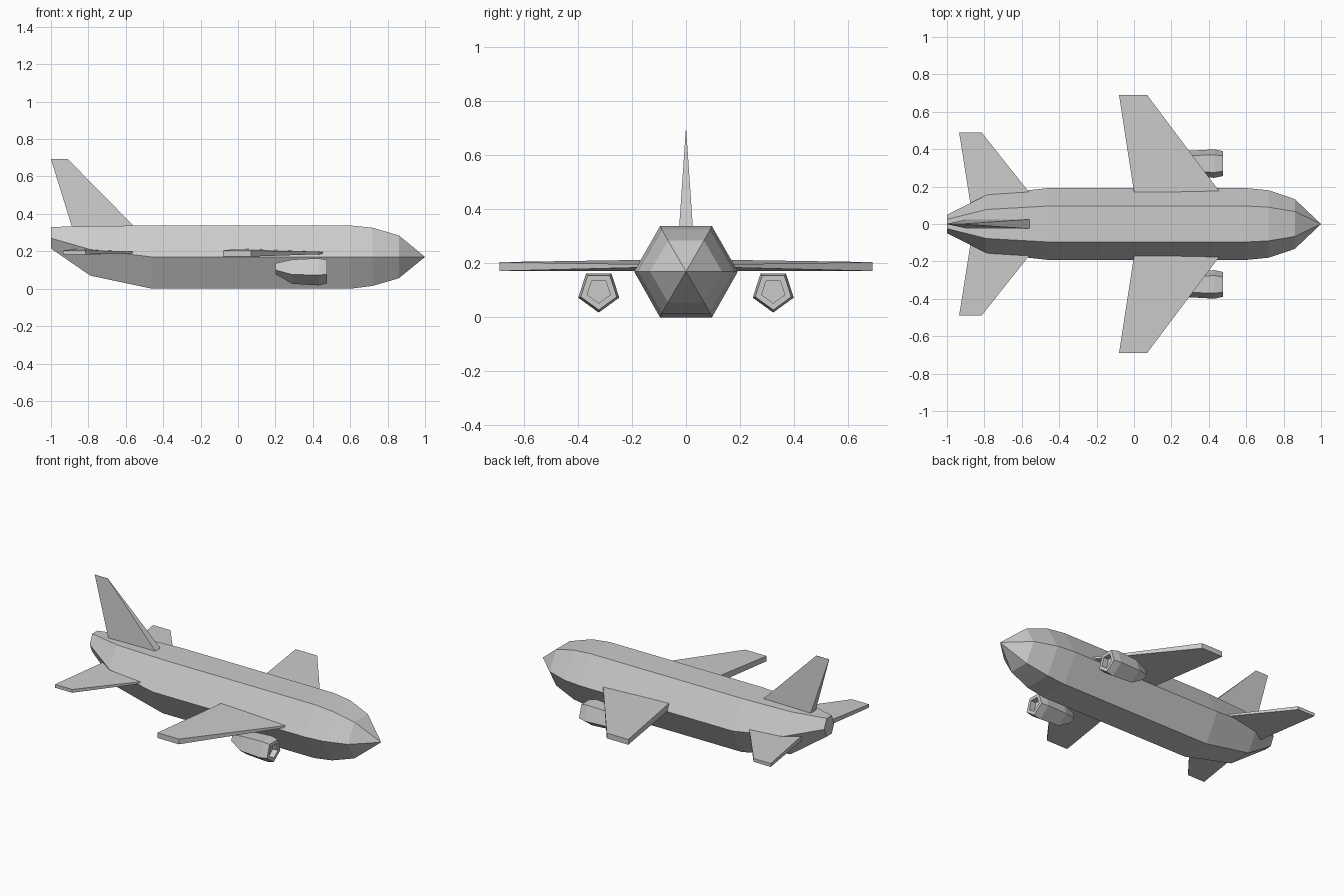
import bpy
import bmesh
from math import sin, cos, radians

cube = bpy.data.objects.get("Cube")
if cube:
    bpy.data.objects.remove(cube, do_unlink=True)

grey = bpy.data.materials.new("plain_grey")
grey.use_nodes = True
colour = (0.6, 0.6, 0.6, 1)
grey.diffuse_color = colour
grey.node_tree.nodes["Principled BSDF"].inputs["Base Color"].default_value = colour


def loft(name, rings, mirror=False):
    """Join matching rings of points with faces and cap both ends."""
    bm = bmesh.new()
    loops = [[bm.verts.new(p) for p in ring] for ring in rings]
    for a, b in zip(loops, loops[1:]):
        n = len(a)
        for i in range(n):
            j = (i + 1) % n
            bm.faces.new((a[i], a[j], b[j], b[i]))
    bm.faces.new(loops[0])
    bm.faces.new(loops[-1])
    bmesh.ops.remove_doubles(bm, verts=bm.verts, dist=0.0005)
    bmesh.ops.recalc_face_normals(bm, faces=bm.faces)
    mesh = bpy.data.meshes.new(name)
    bm.to_mesh(mesh)
    bm.free()
    mesh.materials.append(grey)
    obj = bpy.data.objects.new(name, mesh)
    bpy.context.collection.objects.link(obj)
    if mirror:
        mod = obj.modifiers.new("other_side", "MIRROR")
        mod.use_axis = (False, True, False)
        mod.use_mirror_merge = False
    return obj


def hexagon(x, half_width, low, mid, top):
    h = half_width / 2
    return [(x, half_width, mid), (x, h, top), (x, -h, top),
            (x, -half_width, mid), (x, -h, low), (x, h, low)]


def pentagon(x, radius, y=0.323, z=0.098):
    angles = [radians(72 * i - 90) for i in range(5)]
    return [(x, y + radius * cos(a), z + radius * sin(a)) for a in angles]


def section(y, front, back):
    """Wing section from (x, low, top) at its front and back edges."""
    (fx, fl, ft), (bx, bl, bt) = front, back
    return [(fx, y, fl), (fx, y, ft), (bx, y, bt), (bx, y, bl)]


# Fuselage: six-sided body, upswept tail and pointed nose
loft("fuselage", [
    hexagon(-1.0, 0.05, 0.215, 0.27, 0.33),
    hexagon(-0.79, 0.155, 0.07, 0.21, 0.335),
    hexagon(-0.46, 0.192, 0.0, 0.17, 0.338),
    hexagon(0.6, 0.192, 0.0, 0.17, 0.338),
    hexagon(0.72, 0.18, 0.015, 0.17, 0.326),
    hexagon(0.86, 0.133, 0.056, 0.17, 0.285),
    hexagon(1.0, 0.0002, 0.17, 0.17, 0.17),
])

# Main wings
loft("main_wings", [
    section(0.17, (0.46, 0.185, 0.197), (0.0, 0.172, 0.213)),
    section(0.69, (0.07, 0.172, 0.205), (-0.08, 0.172, 0.205)),
], mirror=True)

# Horizontal tail
loft("tailplanes", [
    section(0.08, (-0.49, 0.188, 0.198), (-0.87, 0.182, 0.212)),
    section(0.49, (-0.815, 0.184, 0.205), (-0.935, 0.184, 0.205)),
], mirror=True)

# Vertical fin, wedge-shaped towards the top
loft("tail_fin", [
    [(x, y, z) for x, y in ((front, w), (back, w), (back, -w), (front, -w))]
    for front, back, w, z in ((-0.56, -0.885, 0.025, 0.325),
                              (-0.56, -0.89, 0.025, 0.338),
                              (-0.91, -1.0, 0.001, 0.693))
])

# Engines with a recessed intake
loft("engines", [
    pentagon(0.2, 0.032, z=0.11),
    pentagon(0.29, 0.072),
    pentagon(0.43, 0.08),
    pentagon(0.475, 0.07),
    pentagon(0.475, 0.045),
    pentagon(0.44, 0.045),
], mirror=True)
